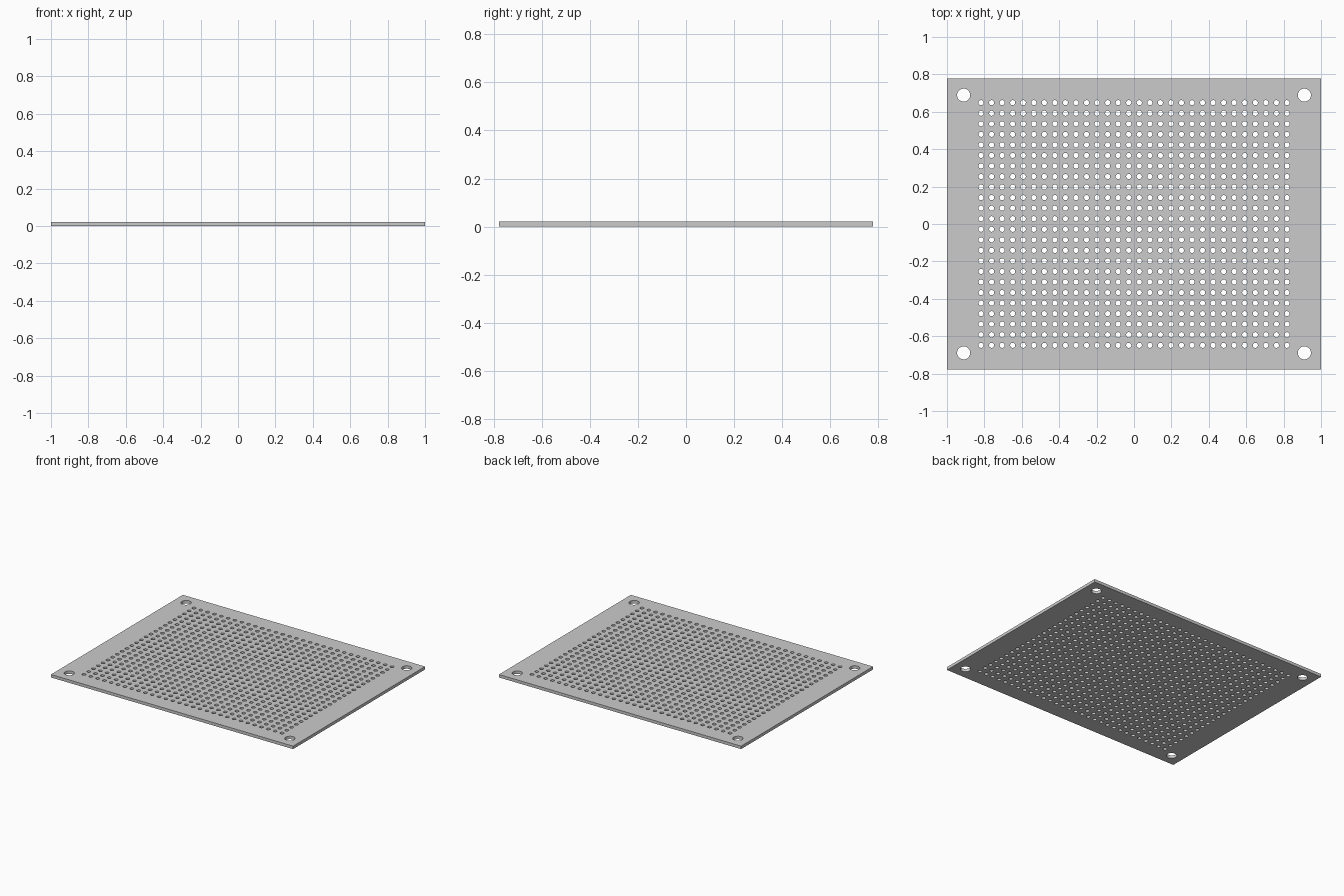
import bpy
from math import cos, sin, pi

if "Cube" in bpy.data.objects:
    bpy.data.objects.remove(bpy.data.objects["Cube"])

HALF_X, HALF_Y, THICK = 1.0, 0.778, 0.0222
PITCH, COLS, ROWS = 0.0564, 30, 24

# Flat filled curve: outer outline, with inner loops becoming holes
curve = bpy.data.curves.new("perforated_board", 'CURVE')
curve.dimensions = '2D'
curve.fill_mode = 'BOTH'
curve.extrude = THICK / 2


def add_loop(points):
    spline = curve.splines.new('POLY')
    spline.points.add(len(points) - 1)
    for p, (x, y) in zip(spline.points, points):
        p.co = (x, y, 0, 1)
    spline.use_cyclic_u = True


def add_hole(cx, cy, r, sides):
    angles = [2 * pi * (i + 0.5) / sides for i in range(sides)]
    add_loop([(cx + r * cos(a), cy + r * sin(a)) for a in angles])


# Board outline
add_loop([(-HALF_X, -HALF_Y), (HALF_X, -HALF_Y), (HALF_X, HALF_Y), (-HALF_X, HALF_Y)])

# Corner mounting holes
for sx in (-1, 1):
    for sy in (-1, 1):
        add_hole(sx * 0.911, sy * 0.689, 0.035, 32)

# Component hole grid
for i in range(COLS):
    for j in range(ROWS):
        add_hole((i - (COLS - 1) / 2) * PITCH, (j - (ROWS - 1) / 2) * PITCH, 0.0138, 16)

board = bpy.data.objects.new("perforated_board", curve)
bpy.context.collection.objects.link(board)
board.location.z = THICK / 2

# Turn into a mesh with smooth hole walls and sharp rims
bpy.context.view_layer.objects.active = board
board.select_set(True)
bpy.ops.object.convert(target='MESH')
board = bpy.context.object
bpy.ops.object.mode_set(mode='EDIT')
bpy.ops.mesh.select_all(action='SELECT')
bpy.ops.mesh.remove_doubles(threshold=0.0001)
bpy.ops.mesh.normals_make_consistent(inside=False)
bpy.ops.object.mode_set(mode='OBJECT')
bpy.ops.object.shade_smooth_by_angle()
